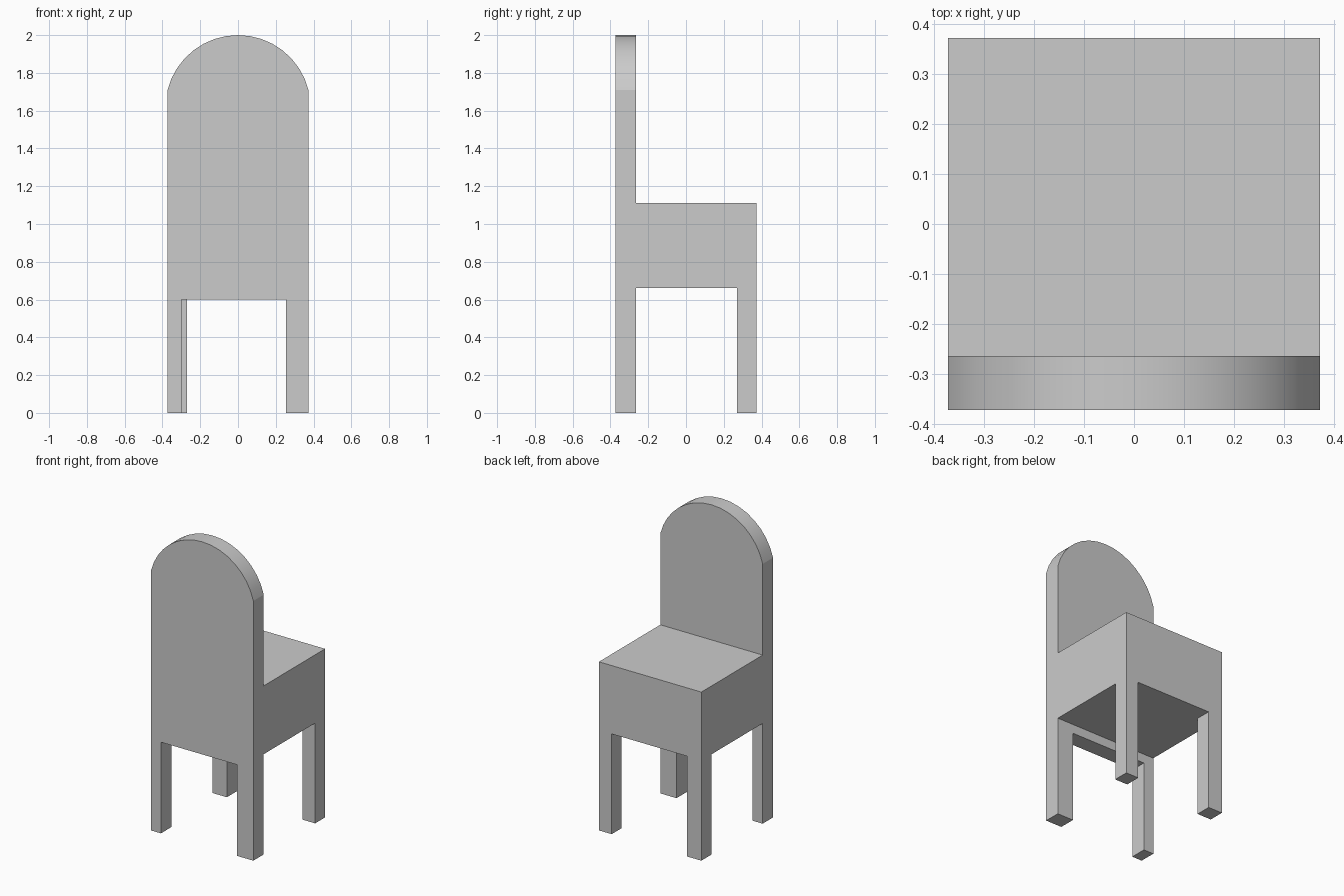
import bpy
import math

cube = bpy.data.objects.get("Cube")
if cube:
    bpy.data.objects.remove(cube, do_unlink=True)

grey = bpy.data.materials.new("plain grey")
grey.use_nodes = True
colour = (0.6, 0.6, 0.6, 1)
grey.diffuse_color = colour
grey.node_tree.nodes["Principled BSDF"].inputs["Base Color"].default_value = colour

HALF = 0.373          # half width and half depth
PANEL_Y = -0.265      # inner face of the backrest panel
SEAT_BOTTOM, SEAT_TOP = 0.66, 1.11
SPRING, TOP = 1.71, 2.0


def prism(name, outline, y0, y1):
    """Extrude a counter-clockwise x-z outline from y0 to y1."""
    n = len(outline)
    verts = [(x, y, z) for y in (y0, y1) for x, z in outline]
    faces = [list(range(n)), list(range(2 * n - 1, n - 1, -1))]
    faces += [[i, i + n, (i + 1) % n + n, (i + 1) % n] for i in range(n)]
    mesh = bpy.data.meshes.new(name)
    mesh.from_pydata(verts, [], faces)
    mesh.materials.append(grey)
    obj = bpy.data.objects.new(name, mesh)
    bpy.context.collection.objects.link(obj)
    return obj


def box(name, x0, x1, y0, y1, z0, z1):
    return prism(name, [(x0, z0), (x1, z0), (x1, z1), (x0, z1)], y0, y1)


# Backrest: one slab with an arched top and two legs cut below
rise = TOP - SPRING
radius = (HALF ** 2 + rise ** 2) / (2 * rise)
centre = TOP - radius
start = math.asin((SPRING - centre) / radius)
steps = 16
arch = []
for i in range(steps + 1):
    a = start + (math.pi - 2 * start) * i / steps
    arch.append((radius * math.cos(a), centre + radius * math.sin(a)))
legs_right = [(-HALF, 0), (-0.30, 0), (-0.30, 0.60)]
legs_left = [(0.255, 0.60), (0.255, 0), (HALF, 0)]
back = prism("backrest_with_legs", legs_right + legs_left + arch, -HALF, PANEL_Y)

# Smooth the arch, keeping its corners crisp
bpy.ops.object.select_all(action="DESELECT")
back.select_set(True)
bpy.context.view_layer.objects.active = back
bpy.ops.object.shade_smooth_by_angle(angle=math.radians(14))

# Deep seat block and the two legs under its open edge
box("seat", -HALF, HALF, PANEL_Y, HALF, SEAT_BOTTOM, SEAT_TOP)
box("seat_leg_right", -HALF, -0.27, 0.27, HALF, 0, SEAT_BOTTOM)
box("seat_leg_left", 0.28, HALF, 0.27, HALF, 0, SEAT_BOTTOM)
